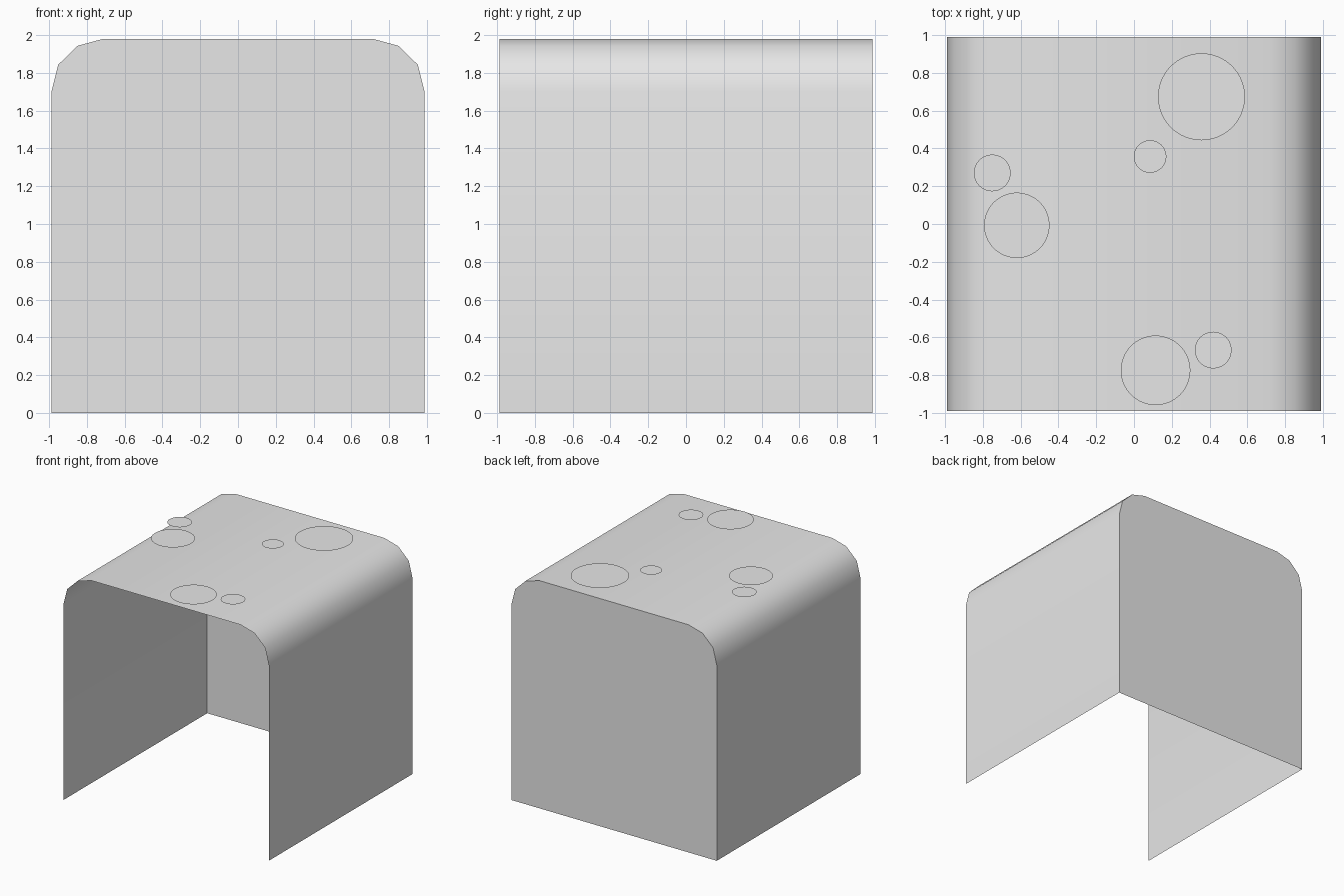
import bpy
import bmesh
import math

cube = bpy.data.objects.get("Cube")
if cube:
    bpy.data.objects.remove(cube)

HALF = 0.988       # half width and half depth of the shell
ROOF = 1.98        # height of the flat roof
DISC_Z = 2.0       # height of the round spots

grey = bpy.data.materials.new("plain grey")
grey.use_nodes = True
colour = (0.8, 0.8, 0.8, 1)
grey.diffuse_color = colour
grey.node_tree.nodes["Principled BSDF"].inputs["Base Color"].default_value = colour


def make_object(name, bm):
    mesh = bpy.data.meshes.new(name)
    bm.to_mesh(mesh)
    bm.free()
    mesh.materials.append(grey)
    obj = bpy.data.objects.new(name, mesh)
    bpy.context.collection.objects.link(obj)
    return obj


# Shell: mirrored arch profile swept front to back, closed by a rear wall
right_half = [(HALF, 0), (HALF, 1.7), (0.952, 1.843), (0.85, 1.943), (0.715, ROOF)]
profile = right_half + [(-x, z) for x, z in reversed(right_half)]

bm = bmesh.new()
front = [bm.verts.new((x, -HALF, z)) for x, z in profile]
back = [bm.verts.new((x, HALF, z)) for x, z in profile]
for i in range(len(profile) - 1):
    bm.faces.new((front[i], back[i], back[i + 1], front[i + 1]))
bm.faces.new(back[::-1])
bm.normal_update()
shell = make_object("arched_shell", bm)

bpy.ops.object.select_all(action="DESELECT")
shell.select_set(True)
bpy.context.view_layer.objects.active = shell
bpy.ops.object.shade_smooth_by_angle(angle=math.radians(40))

# Round spots hovering just over the roof: x, y, radius
spots = [
    (0.357, 0.673, 0.23),
    (0.085, 0.357, 0.086),
    (-0.75, 0.27, 0.097),
    (-0.62, -0.007, 0.173),
    (0.114, -0.774, 0.184),
    (0.419, -0.667, 0.097),
]
for number, (x, y, radius) in enumerate(spots, 1):
    bm = bmesh.new()
    bmesh.ops.create_circle(bm, cap_ends=True, segments=64, radius=radius)
    bm.normal_update()
    for face in bm.faces:
        if face.normal.z < 0:
            face.normal_flip()
    spot = make_object(f"roof_spot_{number}", bm)
    spot.location = (x, y, DISC_Z)
